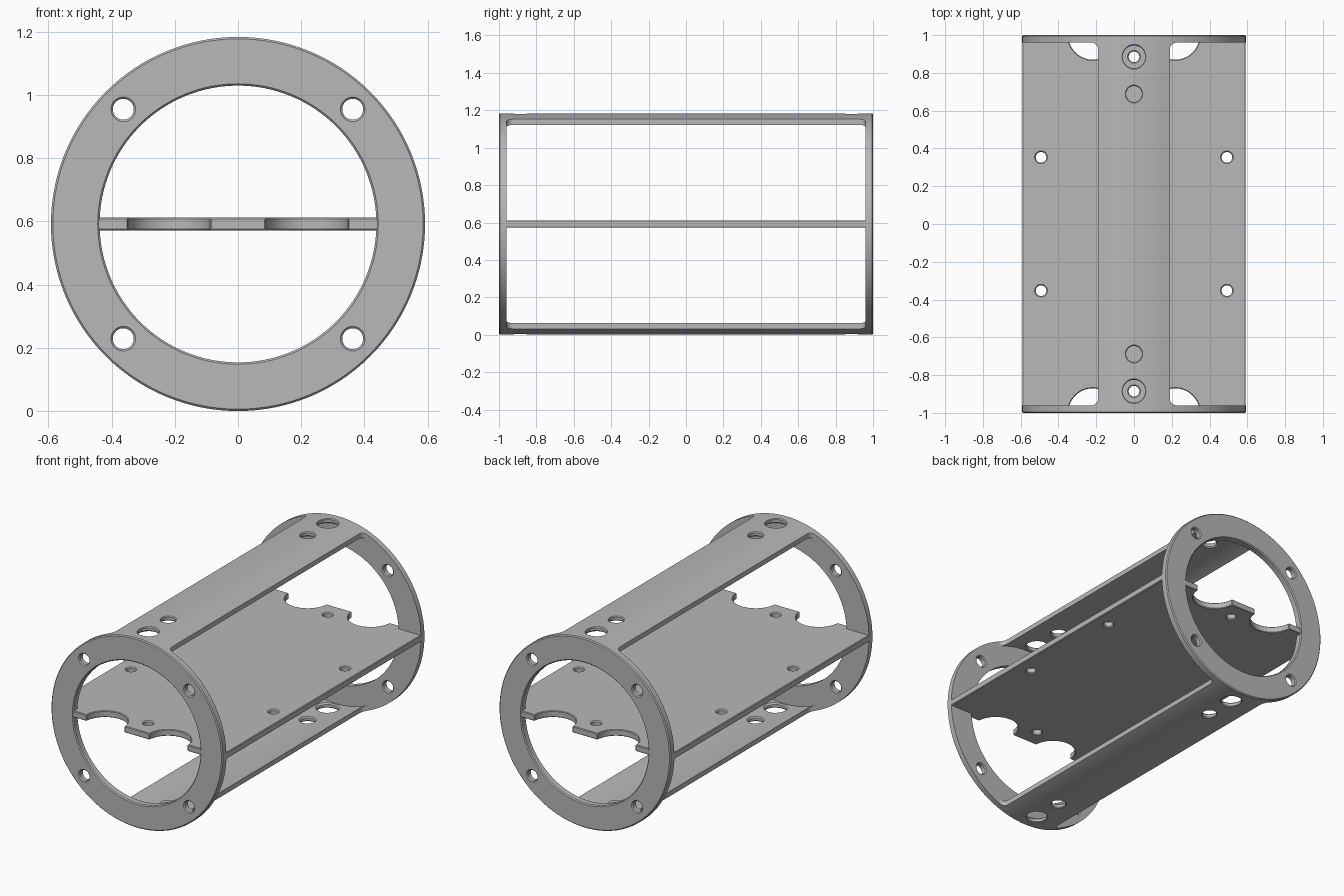
import bpy, bmesh, math
from mathutils import Matrix, Vector

if "Cube" in bpy.data.objects:
    bpy.data.objects.remove(bpy.data.objects["Cube"])

R, R_IN, R_TUBE = 0.592, 0.438, 0.563   # outer, ring opening, strip inner radius
ZC, SEG, CH = 0.592, 128, 0.006         # axis height, facets, chamfer
RING_Y = 0.96                           # inner face of the end rings

grey = bpy.data.materials.new("satin grey")
grey.use_nodes = True
grey.diffuse_color = (0.48, 0.48, 0.48, 1)
grey.node_tree.nodes["Principled BSDF"].inputs["Base Color"].default_value = grey.diffuse_color


def finish(bm, name):
    bmesh.ops.recalc_face_normals(bm, faces=bm.faces)
    mesh = bpy.data.meshes.new(name)
    bm.to_mesh(mesh)
    bm.free()
    mesh.materials.append(grey)
    obj = bpy.data.objects.new(name, mesh)
    bpy.context.collection.objects.link(obj)
    return obj


def lathe(name, profile, segments=SEG, axis="Y", centre=(0, 0, ZC)):
    """Spin a closed (radius, height) profile; points on the axis are merged."""
    bm = bmesh.new()
    rows = []
    for i in range(segments):
        a = 2 * math.pi * i / segments
        rows.append([bm.verts.new((r * math.cos(a), r * math.sin(a), h)) for r, h in profile])
    for i in range(segments):
        a, b = rows[i], rows[(i + 1) % segments]
        for j in range(len(profile)):
            k = (j + 1) % len(profile)
            bm.faces.new((a[j], b[j], b[k], a[k]))
    bmesh.ops.remove_doubles(bm, verts=bm.verts, dist=1e-6)
    if axis == "Y":
        bm.transform(Matrix.Rotation(math.radians(-90), 4, "X"))
    bm.transform(Matrix.Translation(Vector(centre)))
    return finish(bm, name)


def drill(r, half, centre, axis="Z"):
    """Hole cutter whose two mouths flare by the chamfer, half = half thickness."""
    f = r + 2 * CH
    prof = [(0, -half - CH), (f, -half - CH), (r, -half + CH),
            (r, half - CH), (f, half + CH), (0, half + CH)]
    return lathe("cutter", prof, 48, axis, centre)


def prism(name, outline, z0, z1):
    """Extrude an x, y outline between two heights."""
    bm = bmesh.new()
    face = bm.faces.new([bm.verts.new((x, y, z0)) for x, y in outline])
    top = bmesh.ops.extrude_face_region(bm, geom=[face])["geom"]
    bmesh.ops.translate(bm, vec=(0, 0, z1 - z0),
                        verts=[v for v in top if isinstance(v, bmesh.types.BMVert)])
    return finish(bm, name)


def apply(obj, mod):
    bpy.context.view_layer.objects.active = obj
    bpy.ops.object.modifier_apply(modifier=mod.name)


def cut(obj, cutters):
    for c in cutters:
        mod = obj.modifiers.new("cut", "BOOLEAN")
        mod.operation, mod.solver, mod.object = "DIFFERENCE", "EXACT", c
        apply(obj, mod)
        bpy.data.objects.remove(c)


def smooth(obj):
    bpy.ops.object.select_all(action="DESELECT")
    obj.select_set(True)
    bpy.context.view_layer.objects.active = obj
    bpy.ops.object.shade_smooth_by_angle(angle=math.radians(25))


# End rings with four screw holes on the diagonals
for name, s in (("front_ring", -1), ("back_ring", 1)):
    y0, y1 = s * RING_Y, s
    ring = lathe(name, [(R_IN, y0), (R, y0), (R, y1 - s * CH), (R - CH, y1),
                        (R_IN + CH, y1), (R_IN, y1 - s * CH)])
    mid = (y0 + y1) / 2
    cut(ring, [drill(0.033, 0.02, (x, mid, ZC + z), "Y")
               for x in (-0.363, 0.363) for z in (-0.363, 0.363)])
    smooth(ring)

# Top and bottom strips: a tube with both sides opened by rounded windows
end = RING_Y + 0.008
strips = lathe("top_and_bottom_strips", [(R_TUBE, -end), (R, -end), (R, end), (R_TUBE, end)])
windows = []
for s in (-1, 1):
    fillet, inner = 0.035, 0.19
    outline = [(s, -RING_Y), (s, RING_Y)]
    arc = [(s * (inner + fillet * (1 - math.sin(t))), RING_Y - fillet * (1 - math.cos(t)))
           for t in (math.pi / 2 * i / 8 for i in range(9))]
    outline += arc + [(x, -y) for x, y in reversed(arc)]
    windows.append(prism("cutter", outline, -0.2, 1.4))
cut(strips, windows)

# Large and small access holes at both ends of each strip
wall = (R + R_TUBE) / 2
cut(strips, [drill(r, 0.0145, (0, sy * y, ZC + sz * wall))
             for r, y in ((0.06, 0.885), (0.042, 0.688))
             for sy in (-1, 1) for sz in (-1, 1)])
smooth(strips)

# Middle plate with two round notches at each end
T = 0.02
w, d = R - 0.001, 0.997
plate = prism("middle_plate", [(-w, -d), (w, -d), (w, d), (-w, d)], ZC - T, ZC + T)
cut(plate, [lathe("cutter", [(0, -0.1), (0.13, -0.1), (0.13, 0.1), (0, 0.1)], 64, "Z",
                  (sx * 0.218, sy, ZC)) for sx in (-1, 1) for sy in (-1, 1)])
bevel = plate.modifiers.new("edge", "BEVEL")
bevel.width, bevel.segments, bevel.limit_method = 0.004, 1, "ANGLE"
bevel.angle_limit = math.radians(50)
apply(plate, bevel)

# Mounting holes in the plate
spots = [(x, y) for x in (-0.492, 0.492) for y in (-0.353, 0.353)] + [(0, -0.885), (0, 0.885)]
cut(plate, [drill(0.028, T, (x, y, ZC)) for x, y in spots])
smooth(plate)
